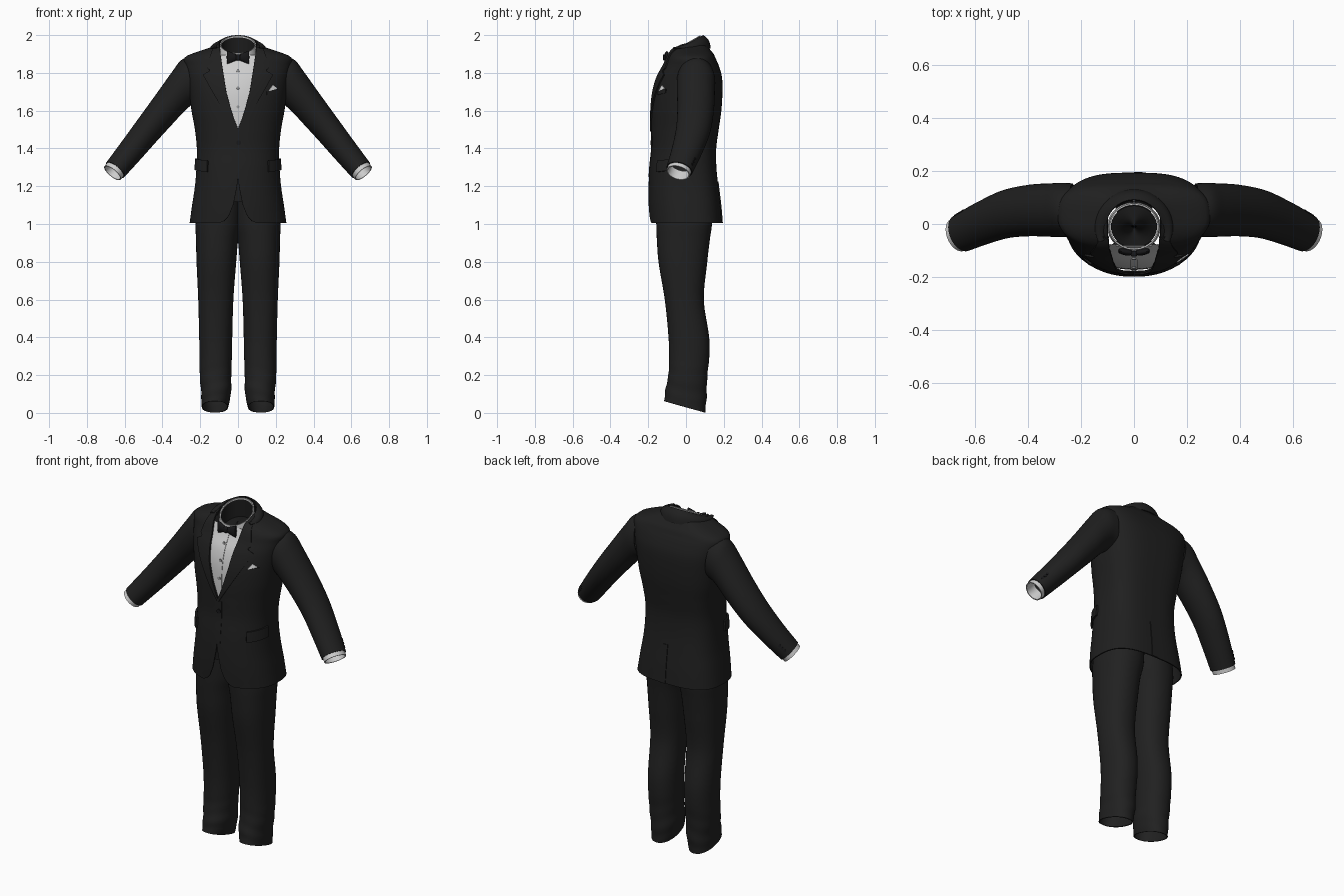
import bpy, bmesh, math
from mathutils import Vector

if "Cube" in bpy.data.objects:
    bpy.data.objects.remove(bpy.data.objects["Cube"])

def material(name, r, g, b):
    m = bpy.data.materials.new(name)
    m.diffuse_color = (r, g, b, 1)
    m.use_nodes = True
    m.node_tree.nodes["Principled BSDF"].inputs["Base Color"].default_value = m.diffuse_color
    return m

BLACK = material("suit black", .014, .014, .014)
TROUSER = material("trouser black", .015, .015, .015)
SATIN = material("bow tie black", .009, .009, .010)
LINING = material("lining black", .011, .011, .011)
WHITE = material("shirt white", .62, .62, .62)
LINEN = material("pocket square white", .8, .8, .8)
STUD = material("stud grey", .3, .3, .3)

def interp(table, t):
    """Smooth interpolation of rows (t, values...)."""
    n = len(table)
    t = max(table[0][0], min(table[-1][0], t))
    i = next(k for k in range(n - 1) if t <= table[k + 1][0])
    p, q = table[i], table[i + 1]
    o, r = table[max(i - 1, 0)], table[min(i + 2, n - 1)]
    h = q[0] - p[0]
    s = (t - p[0]) / h
    out = []
    for k in range(1, len(p)):
        m0 = (q[k] - o[k]) / (q[0] - o[0]) * h
        m1 = (r[k] - p[k]) / (r[0] - p[0]) * h
        out.append((2*s**3 - 3*s*s + 1) * p[k] + (s**3 - 2*s*s + s) * m0
                   + (3*s*s - 2*s**3) * q[k] + (s**3 - s*s) * m1)
    return out

def linear(table, t):
    t = max(table[0][0], min(table[-1][0], t))
    for p, q in zip(table, table[1:]):
        if t <= q[0]:
            return p[1] + (q[1] - p[1]) * (t - p[0]) / (q[0] - p[0])

def finish(ob, mat):
    ob.data.materials.append(mat)
    bpy.ops.object.select_all(action='DESELECT')
    ob.select_set(True)
    bpy.context.view_layer.objects.active = ob
    bpy.ops.object.convert(target='MESH')
    bpy.ops.object.shade_smooth_by_angle(angle=math.radians(40))
    return ob

def grid(name, f, nu, nv, mat, mirror=False, closed=False, thick=.006):
    """Cloth sheet or tube from f(u, v), u and v in 0..1."""
    bm = bmesh.new()
    cols = nu if closed else nu + 1
    rows = [[bm.verts.new(f(i / nu, j / nv)) for i in range(cols)] for j in range(nv + 1)]
    for a, b in zip(rows, rows[1:]):
        for i in range(nu):
            k = (i + 1) % cols
            bm.faces.new((a[i], a[k], b[k], b[i]))
    me = bpy.data.meshes.new(name)
    bm.to_mesh(me)
    bm.free()
    ob = bpy.data.objects.new(name, me)
    bpy.context.collection.objects.link(ob)
    if mirror:
        ob.modifiers.new("mirror", 'MIRROR').merge_threshold = .0005
    if thick:
        s = ob.modifiers.new("cloth", 'SOLIDIFY')
        s.thickness, s.offset = thick, 0
    return finish(ob, mat)

def button(name, loc, normal, r, mat, depth=.006):
    bpy.ops.mesh.primitive_cylinder_add(vertices=16, radius=r, depth=depth, location=loc)
    ob = bpy.context.object
    ob.name = name
    ob.rotation_euler = Vector(normal).to_track_quat('Z', 'Y').to_euler()
    return finish(ob, mat)

# Torso surface: z, half width, front y, back y
TORSO = [(1.005, .253, -.19, .188), (1.1, .24, -.195, .18), (1.2, .225, -.195, .168),
         (1.3, .217, -.19, .158), (1.4, .215, -.18, .157), (1.5, .225, -.18, .17),
         (1.6, .243, -.18, .184), (1.7, .256, -.172, .19), (1.78, .268, -.15, .187),
         (1.84, .279, -.118, .17), (1.88, .28, -.1, .152), (1.9, .24, -.092, .143),
         (1.917, .19, -.083, .128), (1.94, .125, -.07, .112), (1.958, .1, -.06, .1)]
# Half width of the front opening and outer edge of the lapel
OPENING = [(1.005, .10), (1.015, .075), (1.04, .05), (1.1, .025), (1.2, .005), (1.25, 0),
           (1.5, 0), (1.55, .02), (1.6, .037), (1.7, .064), (1.8, .08), (1.9, .095), (1.96, .1)]
LAPEL = [(1.49, .006), (1.6, .075), (1.7, .135), (1.79, .185), (1.812, .145), (1.825, .165),
         (1.88, .15), (1.935, .13)]
NF, NB = 2.2, 3.0

def torso(th, z, off=0):
    a, yf, yb = interp(TORSO, z)
    n = NF if th < math.pi / 2 else NB
    c, s = math.cos(th), max(0, math.sin(th))
    x = (a + off) * s ** (2 / n)
    y = (yf + yb) / 2 - math.copysign(((yb - yf) / 2 + off) * abs(c) ** (2 / n), c)
    return Vector((x if x > 1e-5 else 0, y, z))

def angle_at(x, z, off=0):
    return math.asin(min(1, abs(x) / (interp(TORSO, z)[0] + off)) ** (NF / 2))

def front(x, z, off=0):
    p = torso(angle_at(x, z, off), z, off)
    p.x = math.copysign(p.x, x)
    return p

# Jacket body, cut away at chest and hem
def jacket(u, v):
    z = 1.005 + v * .953
    t0 = angle_at(linear(OPENING, z), z)
    return torso(t0 + (math.pi - t0) * u, z)
grid("jacket_body", jacket, 44, 95, BLACK, mirror=True)

# Lapels with notch, and the collar behind the neck
def lapel(u, v):
    z = 1.49 + v * .445
    a, b = linear(OPENING, z) - .002, linear(LAPEL, z)
    return front(max(a, 0) + (b - max(a, 0)) * u, z, .007)
grid("lapel", lapel, 10, 70, BLACK, mirror=True, thick=.007)

def rim_z(y):
    return 1.902 + (y + .1) * .545

def jacket_collar(u, v):
    p = math.radians(115) * (2 * u - 1)
    s, c = math.sin(p), math.cos(p)
    top = Vector((.104 * s, -.01 + .1 * c, 0))
    top.z = rim_z(top.y) - .008
    low = Vector((.145 * s, -.01 + .138 * c, 1.93))
    return top.lerp(low, v) + Vector((s, c, 1)) * .008 * math.sin(math.pi * v)
grid("jacket_collar", jacket_collar, 40, 6, BLACK)

# Shirt front, placket and studs
def shirt(u, v):
    z = 1.47 + v * .425
    return front((2 * u - 1) * (linear(OPENING, z) + .02), z, -.011)
grid("shirt_front", shirt, 20, 30, WHITE, thick=.004)
grid("shirt_placket", lambda u, v: front((2 * u - 1) * .014, 1.49 + v * .37, -.008),
     4, 24, WHITE, thick=.004)
for z in (1.81, 1.72, 1.62):
    button("shirt_stud", front(0, z, -.004), (0, -1, .15), .008, STUD)

# Shirt collar and dark neck opening
def shirt_collar(u, v):
    p, k = 2 * math.pi * u, 1.06 - .06 * v
    x, y = .092 * math.cos(p), .084 * math.sin(p) - .01
    return Vector((x * k, (y + .01) * k - .01, rim_z(y) - .055 * (1 - v)))
grid("shirt_collar", shirt_collar, 48, 4, WHITE, closed=True)

def neck_lining(u, v):
    p, k = 2 * math.pi * u, min(1, 2.02 * (1 - v) + .001)
    x, y = .087 * math.cos(p), .079 * math.sin(p) - .01
    return Vector((x * k, (y + .01) * k - .01, rim_z(y) - .006 - .1 * min(1, 2 * v)))
grid("neck_lining", neck_lining, 48, 8, LINING, closed=True, thick=0)

# Bow tie
def bow(u, v):
    p, k = 2 * math.pi * u, min(1, v * 1.04)
    h = (.012 + .024 * k ** .8) * (1 if v < 1 else .01)
    d = (.007 + .006 * math.sin(math.pi * k)) * (1 if v < 1 else .01)
    return Vector((.004 + .056 * k, -.109 + d * math.cos(p) + .008 * k,
                   1.882 + h * math.sin(p)))
grid("bow_wing", bow, 20, 12, SATIN, mirror=True, thick=0)
bpy.ops.mesh.primitive_cube_add(size=1, location=(0, -.112, 1.882))
knot = bpy.context.object
knot.name = "bow_knot"
knot.scale = (.024, .022, .032)
bpy.ops.object.transform_apply(location=False)
bev = knot.modifiers.new("round", 'BEVEL')
bev.width, bev.segments = .007, 3
finish(knot, SATIN)

# Sleeves: station, upper x z, lower x z, front y, back y, twist of the opening
SLEEVE = [(0, .245, 1.887, .22, 1.64, -.045, .15, 0), (.5, .298, 1.866, .25, 1.63, -.045, .152, 0),
          (1, .342, 1.81, .285, 1.6, -.045, .15, 0), (2, .43, 1.687, .355, 1.525, -.043, .145, 0),
          (3, .522, 1.56, .44, 1.432, -.05, .125, .3), (4, .615, 1.432, .522, 1.34, -.072, .08, .7),
          (5, .694, 1.325, .606, 1.248, -.1, .03, 1)]

def sleeve(s, p, k=1):
    ux, uz, lx, lz, yf, yb, t = interp(SLEEVE, s)
    mid = Vector(((ux + lx) / 2, (yf + yb) / 2, (uz + lz) / 2))
    up = Vector(((ux - lx) / 2, 0, (uz - lz) / 2))
    side = Vector((.25 * t, 1, -.2 * t)) * (yb - yf) / 2
    return mid + k * (up * math.sin(p) + side * math.cos(p))
grid("sleeve", lambda u, v: sleeve(5 * v, 2 * math.pi * u), 36, 45, BLACK, mirror=True, closed=True)
grid("shirt_cuff", lambda u, v: sleeve(4.7 + .3 * min(1, 2 * v), 2 * math.pi * u, .9)
     + Vector((.085, -.04, -.095)) * .17 * max(0, 2 * v - 1),
     36, 6, WHITE, mirror=True, closed=True)
for m in (-1, 1):
    for s in (4.5, 4.64, 4.78):
        p = sleeve(s, .5, 1.03)
        n = p - sleeve(s, .5, .5)
        flip = Vector((m, 1, 1))
        button("sleeve_button", p * flip, n * flip, .008, SATIN)

# Pockets, pocket square, front button and back vent
grid("pocket_flap", lambda u, v: torso(.76 + .7 * u, 1.275 + .06 * v + .012 * u, .009),
     14, 4, BLACK, mirror=True, thick=.01)
grid("breast_welt", lambda u, v: front(.152 + .062 * u, 1.682 + .02 * v + .012 * u, .004),
     6, 2, BLACK)
grid("pocket_square", lambda u, v: front(.163 + .042 * u, 1.703 + .012 * u
     + v * (.004 + .022 * (1 - abs(2 * u - 1))), .005), 8, 3, LINEN, thick=.004)
button("jacket_button", front(.004, 1.43, .005), (0, -1, 0), .013, SATIN, .008)
grid("front_overlap", lambda u, v: front(-.008 + .03 * u, 1.25 + .24 * v, .003), 3, 16, BLACK, thick=.004)
grid("back_vent", lambda u, v: torso(math.pi - .045 * u, 1.005 + .22 * v, .004), 4, 12, BLACK)

# Trouser legs: z, inner x, outer x, front y, back y
LEG = [(.03, .055, .19, -.113, .1), (.1, .04, .192, -.106, .106), (.2, .038, .2, -.09, .11),
       (.3, .035, .201, -.087, .121), (.4, .033, .203, -.09, .12), (.6, .027, .208, -.11, .092),
       (.8, .012, .217, -.143, .11), (.92, .001, .22, -.152, .124), (1.0, -.015, .222, -.155, .135),
       (1.12, -.02, .208, -.155, .135)]

def leg(u, v):
    z, p = .03 + 1.09 * v, 2 * math.pi * u
    xi, xo, yf, yb = interp(LEG, z)
    c, s = math.cos(p), math.sin(p)
    fold = 1 + .025 * max(0, 1 - z / .3) * math.sin(75 * z + 2 * c) * min(1, z / .08)
    x = (xi + xo) / 2 + fold * (xo - xi) / 2 * math.copysign(abs(c) ** .9, c)
    y = (yf + yb) / 2 + fold * (yb - yf) / 2 * math.copysign(abs(s) ** .9, s)
    return Vector((x, y, z - .28 * y * max(0, 1 - (z - .03) / .25)))
leg_ob = grid("trouser_leg", leg, 40, 80, TROUSER, closed=True, thick=.005)
other = leg_ob.copy()
other.data = leg_ob.data.copy()
other.name = "trouser_leg_other"
for vert in other.data.vertices:
    vert.co.x *= -1
other.data.flip_normals()
bpy.context.collection.objects.link(other)
